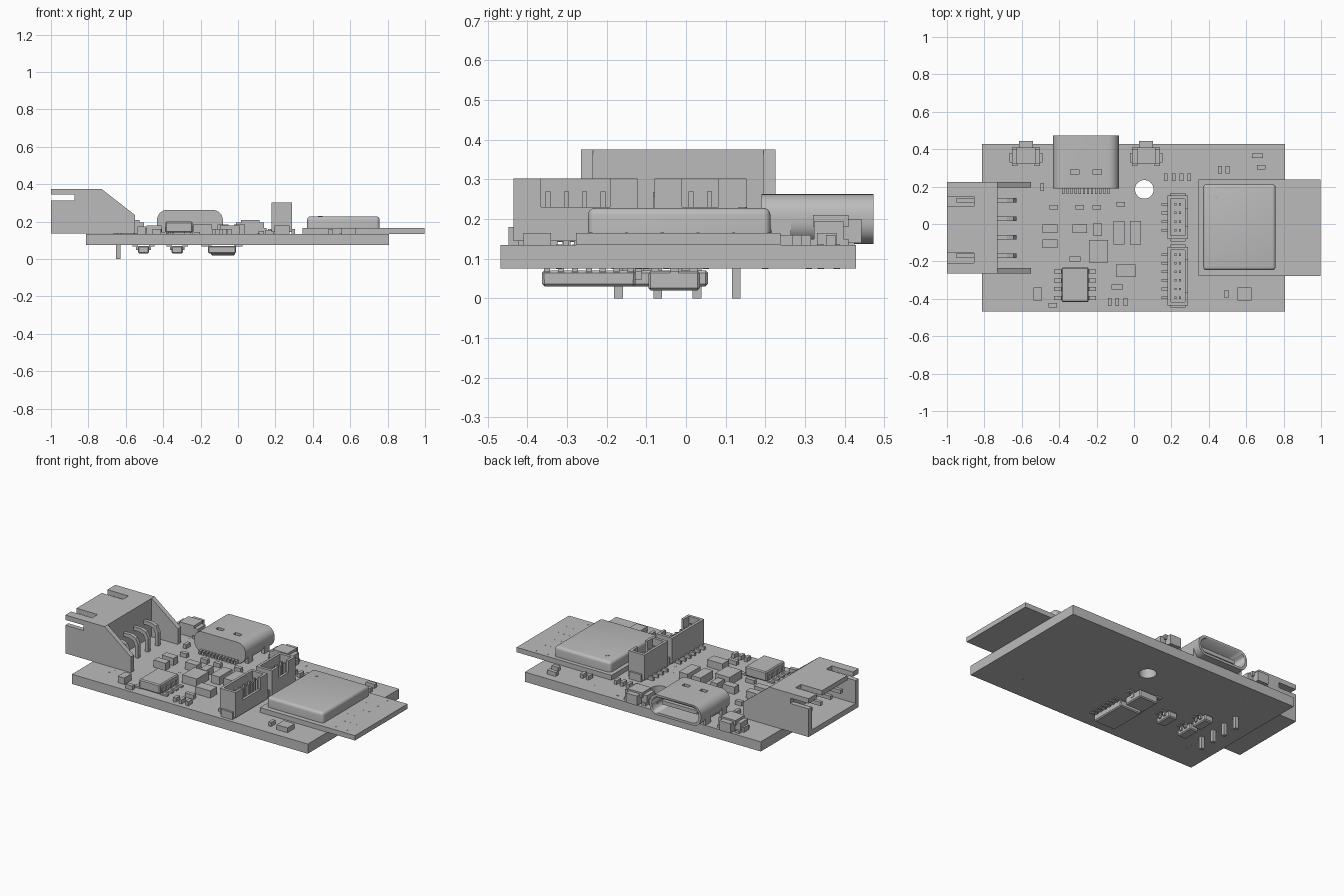
import bpy, bmesh, math
from mathutils import Matrix, Vector

old = bpy.data.objects.get("Cube")
if old:
    bpy.data.objects.remove(old, do_unlink=True)

grey = bpy.data.materials.new("plain grey")
grey.use_nodes = True
grey.diffuse_color = (0.5, 0.5, 0.5, 1)
grey.node_tree.nodes["Principled BSDF"].inputs["Base Color"].default_value = (0.5, 0.5, 0.5, 1)

BOTTOM, TOP = 0.075, 0.135  # faces of the circuit board


def finish(name, bm, smooth=False):
    bmesh.ops.recalc_face_normals(bm, faces=bm.faces)
    mesh = bpy.data.meshes.new(name)
    bm.to_mesh(mesh)
    bm.free()
    mesh.materials.append(grey)
    obj = bpy.data.objects.new(name, mesh)
    bpy.context.collection.objects.link(obj)
    if smooth:
        bpy.ops.object.select_all(action="DESELECT")
        obj.select_set(True)
        bpy.context.view_layer.objects.active = obj
        bpy.ops.object.shade_smooth_by_angle()
    return obj


def add_box(bm, x0, x1, y0, y1, z0, z1):
    size = Matrix.Diagonal((x1 - x0, y1 - y0, z1 - z0, 1))
    place = Matrix.Translation(((x0 + x1) / 2, (y0 + y1) / 2, (z0 + z1) / 2))
    return bmesh.ops.create_cube(bm, size=1, matrix=place @ size)["verts"]


def boxes(name, extents):
    bm = bmesh.new()
    for extent in extents:
        add_box(bm, *extent)
    return finish(name, bm)


def centred(x, y, w, d, z0, z1):
    return (x - w / 2, x + w / 2, y - d / 2, y + d / 2, z0, z1)


def prism(name, points, y0, y1, smooth=False):
    """Extrude an (x, z) outline along y."""
    bm = bmesh.new()
    face = bm.faces.new([bm.verts.new((x, y0, z)) for x, z in points])
    new = bmesh.ops.extrude_face_region(bm, geom=[face])["geom"]
    moved = [v for v in new if isinstance(v, bmesh.types.BMVert)]
    bmesh.ops.translate(bm, verts=moved, vec=(0, y1 - y0, 0))
    return finish(name, bm, smooth)


def rounded(cx, cz, w, h, r, steps=8):
    points = []
    for corner, (sx, sz) in enumerate([(1, 1), (-1, 1), (-1, -1), (1, -1)]):
        for i in range(steps + 1):
            a = math.pi / 2 * (corner + i / steps)
            points.append((cx + sx * (w / 2 - r) + r * math.cos(a),
                           cz + sz * (h / 2 - r) + r * math.sin(a)))
    return points


def cut(obj, cutter):
    mod = obj.modifiers.new("cut", "BOOLEAN")
    mod.operation, mod.solver, mod.object = "DIFFERENCE", "EXACT", cutter
    bpy.context.view_layer.objects.active = obj
    bpy.ops.object.modifier_apply(modifier=mod.name)
    bpy.data.objects.remove(cutter, do_unlink=True)


def cylinder(name, spots, r, z0, z1, sides=12):
    bm = bmesh.new()
    for x, y in spots:
        bmesh.ops.create_cone(bm, cap_ends=True, segments=sides, radius1=r, radius2=r,
                              depth=z1 - z0, matrix=Matrix.Translation((x, y, (z0 + z1) / 2)))
    return finish(name, bm, True)


def lead_chip(name, x, y, w, d, reach, pitch, left, right, base, rise):
    """Chip with bent legs on its x sides; a negative rise hangs it below."""
    body = bmesh.new()
    add_box(body, *centred(x, y, w, d, base + rise * 0.1, base + rise))
    bmesh.ops.bevel(body, geom=body.edges[:], offset=0.006, segments=1, affect="EDGES")
    finish(name, body)
    legs, half = [], pitch * 0.22
    for side, count in ((-1, left), (1, right)):
        for i in range(count):
            ly = y + (i - (count - 1) / 2) * pitch * (1 if count == max(left, right) else 2)
            for a, b, low, high in ((w / 2, reach * 0.6, 0.45, 0.6),
                                    (reach * 0.5, reach * 0.68, 0, 0.6), (reach * 0.6, reach, 0, 0.15)):
                a, b = (max(w / 2 - 0.004, t) if t < w / 2 else t for t in (a, b))
                legs.append((x + side * a, x + side * b, ly - half, ly + half,
                             base + rise * low, base + rise * high))
    boxes(name + "_legs", legs)


# Circuit board with mounting hole
board = boxes("circuit_board", [(-0.813, 0.807, -0.468, 0.428, BOTTOM, TOP)])
cut(board, cylinder("hole_cutter", [(0.055, 0.185)], 0.05, 0, 0.3, 32))
cylinder("plated_vias", [(-0.55, 0.31), (-0.38, 0.05), (-0.33, -0.1), (-0.65, -0.28), (-0.66, -0.32),
                         (0.11, -0.05), (0.16, -0.12), (0.38, 0.34), (0.55, -0.32), (0.25, 0.2),
                         (-0.09, -0.18), (0.2, 0.38)], 0.008, BOTTOM - 0.001, TOP + 0.001)

# Radio module: carrier plate, foot flange and rounded metal lid
boxes("radio_module_plate", [(0.345, 0.997, -0.277, 0.238, TOP, 0.165)])
lid = bmesh.new()
add_box(lid, 0.37, 0.757, -0.247, 0.213, 0.165, 0.228)
edges = [e for e in lid.edges if max(v.co.z for v in e.verts) > 0.2]
bmesh.ops.bevel(lid, geom=edges, offset=0.018, segments=4, profile=0.5, affect="EDGES")
finish("radio_module_lid", lid, True)
cylinder("lid_mark", [(0.44, 0.143)], 0.011, 0.227, 0.23)
cylinder("antenna_vias", [(0.8 + 0.04 * i, -0.24 + 0.09 * j) for i in range(4) for j in range(6)],
         0.004, 0.16, 0.166, 8)

# Right-angle plug housing with sloping cheeks
housing = boxes("plug_housing", [(-1, -0.73, -0.265, 0.225, 0.137, 0.375)])
cut(housing, boxes("cavity_cutter", [(-1.1, -0.77, -0.235, 0.195, 0.17, 0.345)]))
for y in (0.12, -0.182):
    cut(housing, boxes("slot_cutter", [(-1.1, -0.855, y - 0.027, y + 0.027, 0.3, 0.4)]))
for y in (-0.25, 0.21):
    cut(housing, boxes("notch_cutter", [(-1.1, -0.875, y - 0.03, y + 0.03, 0.312, 0.345)]))
cheek = [(-0.74, 0.137), (-0.55, 0.137), (-0.55, 0.235), (-0.73, 0.375), (-0.74, 0.375)]
for side, y in (("right", -0.265), ("left", 0.195)):
    prism("plug_cheek_" + side, cheek, y, y + 0.03)

# Bent plug pins running down through the board
pin = [(-0.95, 0.245), (-0.69, 0.245), (-0.662, 0.235), (-0.651, 0.21), (-0.651, 0),
       (-0.629, 0), (-0.629, 0.22), (-0.645, 0.255), (-0.68, 0.268), (-0.95, 0.268)]
for i in range(4):
    y = -0.17 + i * 0.099
    prism("plug_pin_%d" % i, pin, y - 0.011, y + 0.011)

# Charging socket: hollow rounded shell, tongue, solder tails
USB_X, USB_Z = -0.257, 0.2
shell = prism("socket_shell", rounded(USB_X, USB_Z, 0.352, 0.126, 0.055), 0.19, 0.473, True)
cut(shell, prism("mouth_cutter", rounded(USB_X, USB_Z, 0.322, 0.096, 0.044), 0.235, 0.6, True))
for x in (-0.06, 0.06):
    cut(shell, boxes("window_cutter", [centred(USB_X + x, 0.278, 0.045, 0.025, 0.24, 0.3)]))
boxes("socket_tongue", [centred(USB_X, 0.33, 0.24, 0.2, 0.188, 0.212)])
boxes("socket_base", [centred(USB_X, 0.25, 0.28, 0.12, TOP, 0.16)])
boxes("socket_tails", [centred(USB_X + (i - 5.5) * 0.022, 0.18, 0.012, 0.04, TOP, 0.155)
                       for i in range(12)])
boxes("socket_tabs", [centred(USB_X + s * 0.166, y, 0.02, 0.05, 0.1, 0.19)
                      for s in (-1, 1) for y in (0.24, 0.4)])

# Side push buttons
for name, x in (("left", 0.065), ("right", -0.577)):
    boxes("button_" + name, [centred(x, 0.36, 0.15, 0.075, TOP, 0.195),
                             centred(x, 0.355, 0.175, 0.05, TOP, 0.165),
                             centred(x, 0.365, 0.1, 0.09, 0.18, 0.21)]
          + [centred(x + s * 0.06, 0.36, 0.03, 0.1, TOP, 0.15) for s in (-1, 1)])
    boxes("button_plunger_" + name, [centred(x, 0.415, 0.075, 0.055, 0.14, 0.2)])

# Upright header sockets with pins inside and tails outside
for name, y0, y1, count in (("long", -0.435, -0.122, 6), ("short", -0.08, 0.152, 4)):
    header = boxes("header_" + name, [(0.18, 0.288, y0, y1, 0.145, 0.302)])
    cut(header, boxes("well_cutter", [(0.196, 0.272, y0 + 0.018, y1 - 0.018, 0.17, 0.4)]))
    cut(header, boxes("side_cutter", [(0.26, 0.4, y0 + 0.07, y1 - 0.07, 0.23, 0.4)]))
    mid = (y0 + y1) / 2
    ys = [mid + (i - (count - 1) / 2) * 0.046 for i in range(count)]
    boxes("header_pins_" + name, [centred(x, y, 0.013, 0.013, 0.16, 0.27) for y in ys for x in (0.222, 0.246)])
    boxes("header_tails_" + name, [centred(0.17, y, 0.045, 0.014, TOP, 0.155) for y in ys])
    boxes("header_feet_" + name, [centred(0.235, y, 0.08, 0.025, TOP, 0.18) for y in (y0, y1)])

# Leaded chips on both faces
lead_chip("memory_chip", -0.315, -0.325, 0.145, 0.185, 0.112, 0.047, 4, 4, TOP, 0.065)
lead_chip("driver_chip", -0.085, -0.245, 0.15, 0.235, 0.11, 0.035, 7, 7, BOTTOM, -0.045)
lead_chip("regulator", -0.08, -0.03, 0.13, 0.13, 0.1, 0.048, 3, 1, BOTTOM, -0.055)
for i, (x, y) in enumerate([(-0.505, -0.13), (-0.505, 0), (-0.325, -0.1)]):
    lead_chip("transistor_%d" % i, x, y, 0.06, 0.11, 0.058, 0.038, 1, 2, BOTTOM, -0.045)

# Small surface parts, grouped by footprint: width, depth, height, places
groups = {
    "upright_chip": (0.02, 0.042, 0.025, [(-0.49, 0.197), (-0.13, -0.417), (-0.09, -0.417), (-0.045, -0.417),
                     (0.495, -0.375), (0.46, 0.29), (0.5, 0.29)] + [(0.17 + 0.042 * i, 0.25) for i in range(4)]),
    "flat_chip": (0.045, 0.025, 0.025, [(-0.43, 0.09), (-0.29, 0.09), (-0.2, 0.09), (-0.07, 0.105),
                  (-0.435, -0.435), (0.68, 0.303)]),
    "long_chip": (0.06, 0.025, 0.025, [(-0.315, -0.187), (-0.09, -0.337), (0.66, 0.365)]),
    "capacitor": (0.08, 0.045, 0.045, [(-0.45, -0.025), (-0.45, -0.105), (-0.29, -0.025)]),
    "diode": (0.06, 0.125, 0.05, [(-0.08, -0.047), (0.008, -0.047)]),
    "tall_part": (0.045, 0.07, 0.04, [(-0.515, -0.375), (-0.195, -0.03)]),
    "lamp": (0.075, 0.07, 0.03, [(0.59, -0.375)]),
    "coil": (0.1, 0.12, 0.05, [(-0.19, -0.145)]),
    "sensor": (0.105, 0.065, 0.045, [(-0.045, -0.25)]),
}
for name, (w, d, h, places) in groups.items():
    boxes(name, [centred(x, y, w, d, TOP, TOP + h) for x, y in places])
